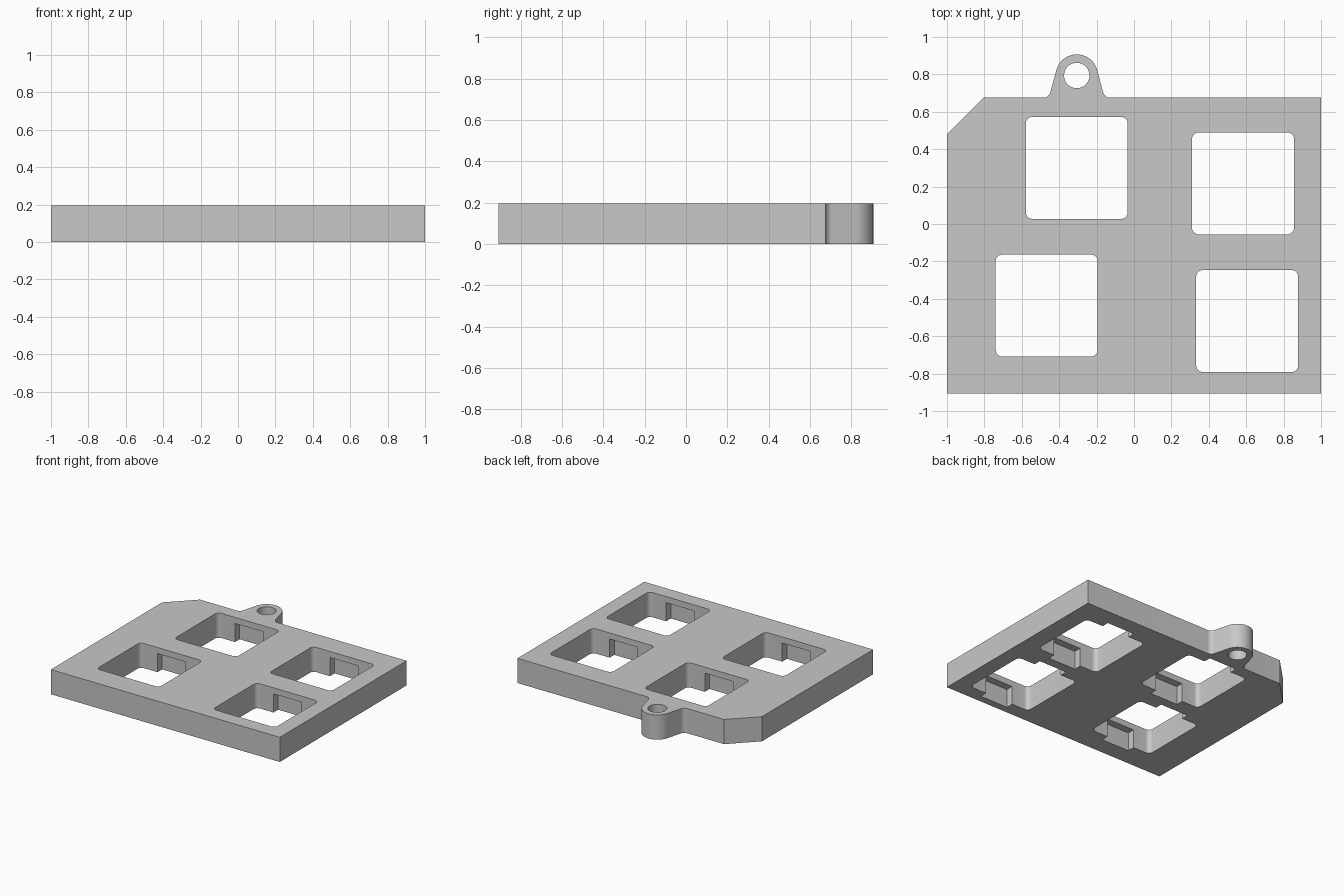
import bpy, bmesh
from math import cos, sin, radians

cube = bpy.data.objects.get("Cube")
if cube:
    bpy.data.objects.remove(cube, do_unlink=True)

THICK = 0.195
SIZE = 0.545            # square opening
LUG = (-0.306, 0.794)
BACK = 0.675
OPENINGS = [(-0.306, 0.30), (0.583, 0.217), (-0.467, -0.436), (0.605, -0.519)]

grey = bpy.data.materials.new("light grey")
grey.use_nodes = True
colour = (0.58, 0.58, 0.58, 1)
grey.diffuse_color = colour
grey.node_tree.nodes["Principled BSDF"].inputs["Base Color"].default_value = colour


def arc(cx, cy, r, start, end, steps=8):
    angles = [radians(start + (end - start) * i / steps) for i in range(steps + 1)]
    return [(cx + r * cos(a), cy + r * sin(a)) for a in angles]


def rounded_square(cx, cy, size, r):
    h = size / 2 - r
    pts = []
    for i, (sx, sy) in enumerate([(1, 1), (-1, 1), (-1, -1), (1, -1)]):
        pts += arc(cx + sx * h, cy + sy * h, r, 90 * i, 90 * i + 90)
    return pts


def rectangle(cx, cy, w, d):
    return [(cx + sx * w / 2, cy + sy * d / 2)
            for sx, sy in [(-1, -1), (1, -1), (1, 1), (-1, 1)]]


def prism(name, pts, z0, z1):
    """Extrude an anticlockwise outline from z0 to z1."""
    bm = bmesh.new()
    face = bm.faces.new([bm.verts.new((x, y, z0)) for x, y in pts])
    top = bmesh.ops.extrude_face_region(bm, geom=[face])["geom"]
    bmesh.ops.translate(bm, vec=(0, 0, z1 - z0),
                        verts=[g for g in top if isinstance(g, bmesh.types.BMVert)])
    bmesh.ops.recalc_face_normals(bm, faces=bm.faces)
    mesh = bpy.data.meshes.new(name)
    bm.to_mesh(mesh)
    bm.free()
    mesh.materials.append(grey)
    obj = bpy.data.objects.new(name, mesh)
    bpy.context.collection.objects.link(obj)
    return obj


# Plate outline with a clipped corner and a filleted hanging lug
LUG_R, FILLET, FLANK = 0.113, 0.04, 15
fy = BACK + FILLET
fx = (LUG_R + FILLET - (fy - LUG[1]) * sin(radians(FLANK))) / cos(radians(FLANK))
outline = [(-1, -0.907), (1, -0.907), (1, BACK)]
outline += arc(LUG[0] + fx, fy, FILLET, -90, -180 + FLANK)
outline += arc(*LUG, LUG_R, FLANK, 180 - FLANK, 24)
outline += arc(LUG[0] - fx, fy, FILLET, -FLANK, -90)
outline += [(-0.805, BACK), (-1, 0.48)]
plate = prism("mounting_plate", outline, 0, THICK)

# Cutters: lug hole, square openings, and clip notches below the top lip
cutters = [prism("lug_hole_cutter", arc(*LUG, 0.068, 0, 360, 40)[:-1], -0.1, THICK + 0.1)]
for x, y in OPENINGS:
    cutters.append(prism("opening_cutter", rounded_square(x, y, SIZE, 0.035), -0.1, THICK + 0.1))
    cutters.append(prism("clip_notch_cutter", rectangle(x, y, 0.245, SIZE + 0.116), -0.1, 0.147))

for cutter in cutters:
    cutter.hide_render = True
    mod = plate.modifiers.new("cut", "BOOLEAN")
    mod.operation = "DIFFERENCE"
    mod.solver = "EXACT"
    mod.object = cutter

# Bake the cuts and drop the cutters
graph = bpy.context.evaluated_depsgraph_get()
graph.update()
baked = bpy.data.meshes.new_from_object(plate.evaluated_get(graph))
plate.modifiers.clear()
plate.data = baked
for cutter in cutters:
    bpy.data.objects.remove(cutter, do_unlink=True)

bpy.ops.object.select_all(action="DESELECT")
plate.select_set(True)
bpy.context.view_layer.objects.active = plate
bpy.ops.object.shade_smooth_by_angle(angle=radians(30))
